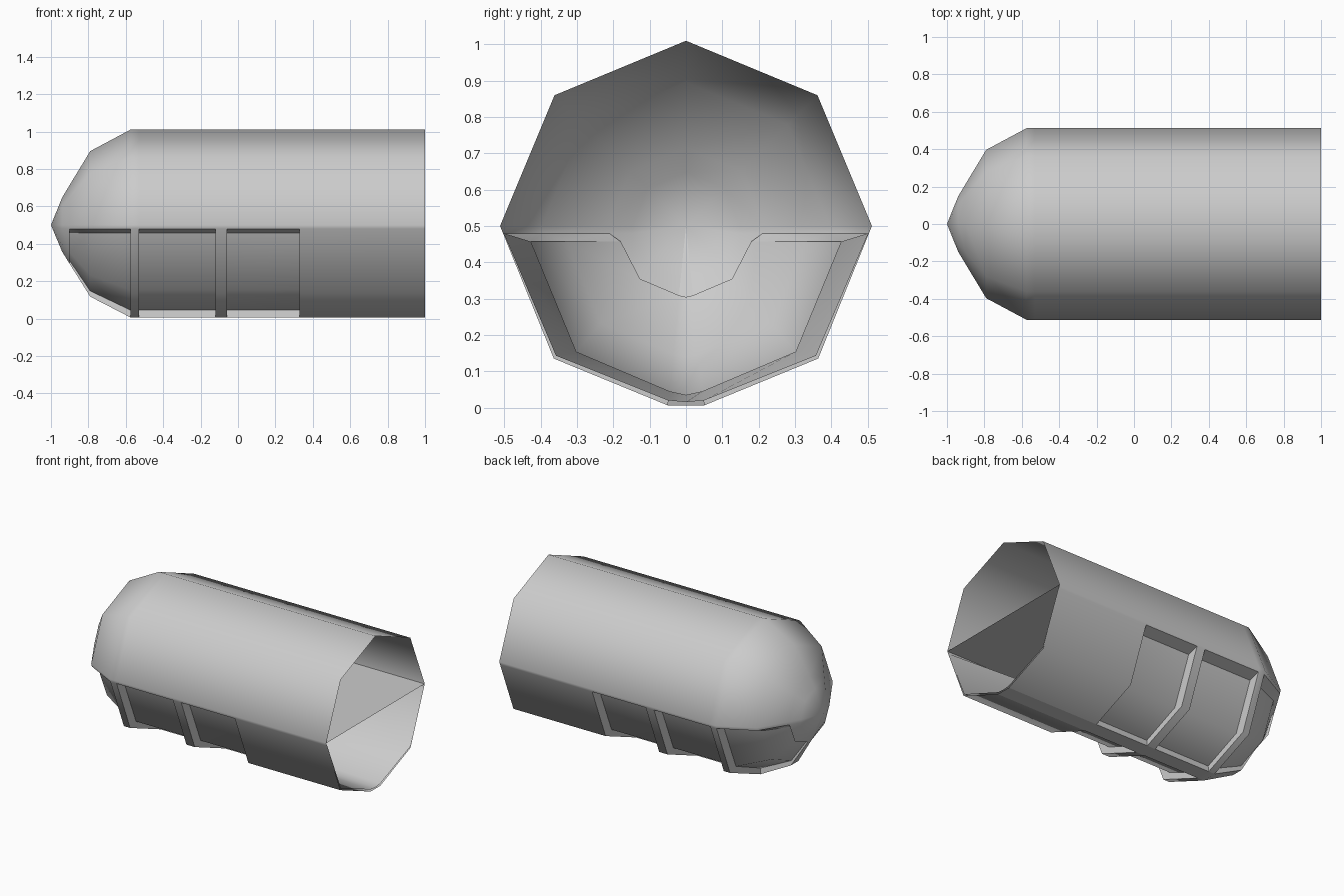
import bpy, bmesh

if "Cube" in bpy.data.objects:
    bpy.data.objects.remove(bpy.data.objects["Cube"])

grey = bpy.data.materials.new("hull_grey")
grey.diffuse_color = (0.6, 0.6, 0.6, 1)
grey.use_nodes = True
grey.node_tree.nodes["Principled BSDF"].inputs["Base Color"].default_value = grey.diffuse_color
CZ = 0.5

# stations along the hull: (x, radius scale)
STATIONS = [(-0.94, 0.29), (-0.90, 0.42), (-0.79, 0.775), (-0.575, 1), (-0.53, 1),
            (-0.12, 1), (-0.06, 1), (0.33, 1), (1, 1)]
WINDOWS = {1, 2, 4, 6}          # spans between stations that are open below
# half sections, y and height from the axis
UPPER = [(0, 0.51), (0.362, 0.36), (0.512, 0)]
LOWER = [(0.504, -0.02), (0.364, -0.365), (0.05, -0.494)]
INNER = [(0.427, -0.043), (0.302, -0.346), (0.045, -0.455)]


def finish(name, bm, angle=60):
    bmesh.ops.remove_doubles(bm, verts=bm.verts, dist=0.0005)
    bmesh.ops.recalc_face_normals(bm, faces=bm.faces)
    me = bpy.data.meshes.new(name)
    bm.to_mesh(me)
    bm.free()
    me.materials.append(grey)
    ob = bpy.data.objects.new(name, me)
    bpy.context.collection.objects.link(ob)
    bpy.context.view_layer.objects.active = ob
    ob.select_set(True)
    bpy.ops.object.shade_smooth_by_angle(angle=angle * 3.14159 / 180)
    ob.select_set(False)
    return ob


def face(bm, *pts):
    bm.faces.new([bm.verts.new(p) for p in pts])


def ring(half, i, side):
    x, s = STATIONS[i]
    out = []
    for y, h in half:
        # the sill stays level along the nose
        z = h if -0.05 < h < 0 else h * s
        out.append((x, side * y * s, CZ + z))
    return out


# outer hull: closed octagonal skin with window openings and their reveals
bm = bmesh.new()
for side in (-1, 1):
    outer = [ring(UPPER + LOWER, i, side) for i in range(len(STATIONS))]
    inner = [ring(INNER, i, side) for i in range(len(STATIONS))]
    tip = (-1, 0, CZ)
    for j in range(5):
        face(bm, tip, outer[0][j], outer[0][j + 1])
    for i in range(len(STATIONS) - 1):
        a, b = outer[i], outer[i + 1]
        for j in range(5):
            if j < 3 or i not in WINDOWS:
                face(bm, a[j], b[j], b[j + 1], a[j + 1])
finish("hull", bm)

# keel strip along the bottom
bm = bmesh.new()
keel = [[ring(LOWER, i, s)[2] for s in (-1, 1)] for i in range(len(STATIONS))]
face(bm, (-1, 0, CZ), *keel[0])
for a, b in zip(keel, keel[1:]):
    face(bm, a[0], b[0], b[1], a[1])
finish("keel", bm)

# window reveals: sill, keel side and end walls
bm = bmesh.new()
for side in (-1, 1):
    for i in sorted(WINDOWS):
        oa, ob_ = ring(LOWER, i, side), ring(LOWER, i + 1, side)
        ia, ib = ring(INNER, i, side), ring(INNER, i + 1, side)
        for j in (0, 2):
            face(bm, oa[j], ob_[j], ib[j], ia[j])
        for k, o, n in ((i, oa, ia), (i + 1, ob_, ib)):
            if (k == i and i - 1 in WINDOWS) or (k == i + 1 and i + 1 in WINDOWS):
                continue
            for j in range(2):
                face(bm, o[j], o[j + 1], n[j + 1], n[j])
finish("window_reveals", bm, 40)

# recessed window panels, carried on as a liner that flares to the open end
bm = bmesh.new()
rows = []
for i in range(1, len(STATIONS)):
    last = i == len(STATIONS) - 1
    half = [(0.502, -0.02), (0.358, -0.357), (0.05, -0.48)] if last else INNER
    right, left = ring(half, i, 1), ring(half, i, -1)
    x, s = STATIONS[i]
    low = (x, 0, CZ - (0.485 if last else 0.465) * s)
    rows.append(right + [low] + left[::-1])
for a, b in zip(rows, rows[1:]):
    for j in range(6):
        face(bm, a[j], b[j], b[j + 1], a[j + 1])
finish("window_panels", bm)

# floor dividing the hull at mid height
bm = bmesh.new()
edge = [(x, 0.51 * s, CZ) for x, s in STATIONS]
face(bm, (-1, 0, CZ), *edge, *[(x, -y, z) for x, y, z in reversed(edge)])
finish("floor", bm)
